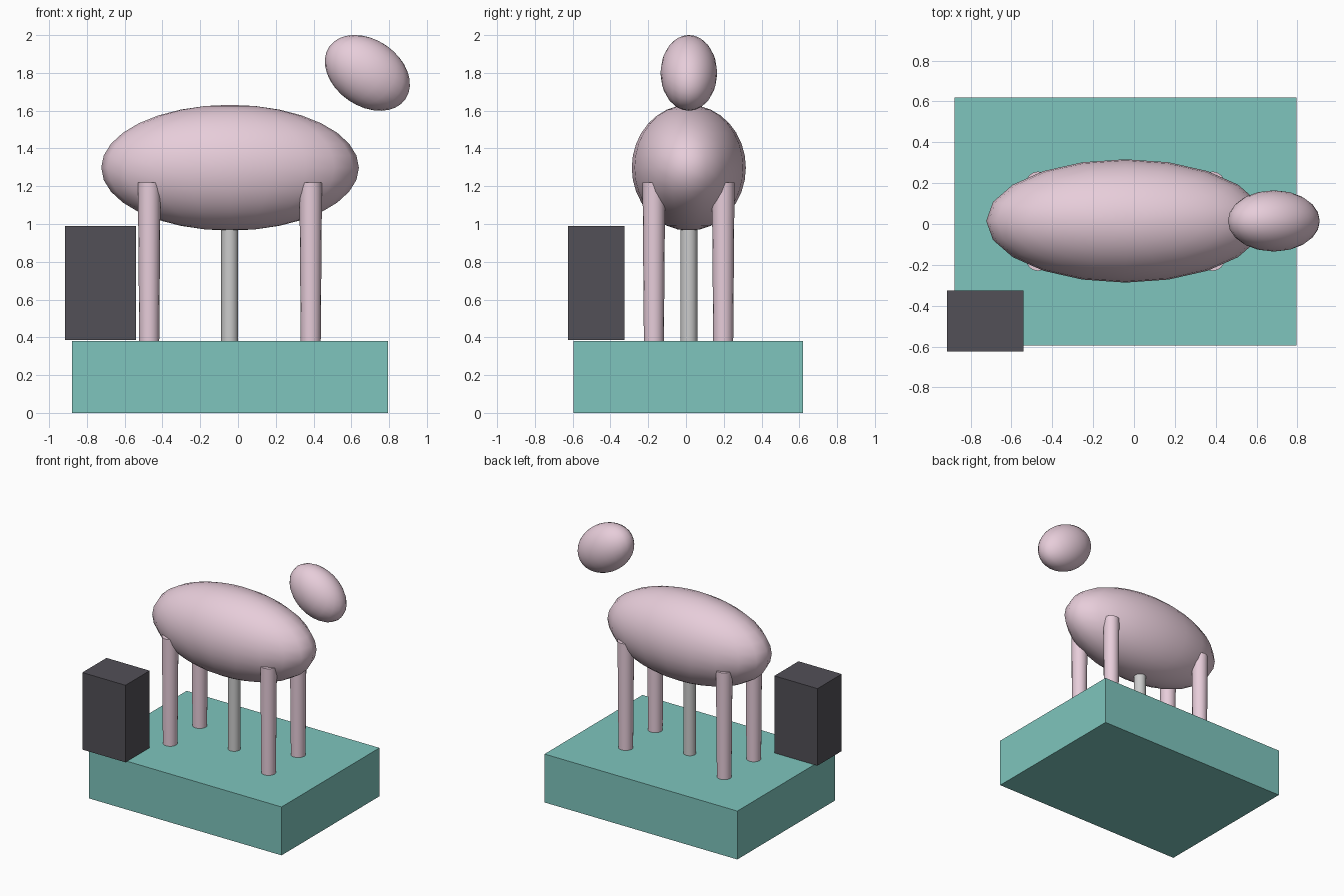
import bpy
from math import radians

if "Cube" in bpy.data.objects:
    bpy.data.objects.remove(bpy.data.objects["Cube"])

YC = 0.015  # centre line of the animal


def material(name, rgb):
    m = bpy.data.materials.new(name)
    m.diffuse_color = (*rgb, 1)
    m.use_nodes = True
    m.node_tree.nodes["Principled BSDF"].inputs["Base Color"].default_value = m.diffuse_color
    return m


pink = material("pink", (0.80, 0.61, 0.70))
teal = material("teal", (0.21, 0.56, 0.51))
dark = material("dark", (0.085, 0.08, 0.095))


def finish(name, mat=None, smooth=True):
    ob = bpy.context.object
    ob.name = name
    if mat:
        ob.data.materials.append(mat)
    bpy.ops.object.transform_apply(location=False, rotation=True, scale=True)
    if smooth:
        bpy.ops.object.shade_smooth_by_angle(angle=radians(40))
    return ob


def box(name, lo, hi, mat):
    bpy.ops.mesh.primitive_cube_add(size=1, location=[(a + b) / 2 for a, b in zip(lo, hi)])
    bpy.context.object.scale = [b - a for a, b in zip(lo, hi)]
    return finish(name, mat, smooth=False)


def ellipsoid(name, centre, radii, tilt=0):
    bpy.ops.mesh.primitive_uv_sphere_add(segments=20, ring_count=16, radius=1, location=centre)
    bpy.context.object.scale = radii
    bpy.context.object.rotation_euler.y = tilt
    return finish(name, pink)


def post(name, x, y, z0, z1, r0, r1, mat=None):
    bpy.ops.mesh.primitive_cone_add(vertices=16, radius1=r0, radius2=r1, depth=z1 - z0,
                                    location=(x, y, (z0 + z1) / 2))
    return finish(name, mat)


# Plinth and the side block standing on its corner
box("plinth", (-0.88, -0.595, 0), (0.795, 0.62, 0.38), teal)
box("side_block", (-0.915, -0.625, 0.385), (-0.54, -0.325, 0.99), dark)

# Body and tilted floating head
ellipsoid("body", (-0.042, YC, 1.298), (0.682, 0.302, 0.333))
ellipsoid("head", (0.685, YC, 1.80), (0.245, 0.15, 0.176), 0.6)

# Four tapered legs
for end, x in (("rear", -0.47), ("front", 0.385)):
    for side, y in (("right", -0.17), ("left", 0.197)):
        post(f"{end}_{side}_leg", x, y, 0.38, 1.22, 0.053, 0.06, pink)

# Support pole under the belly
post("support_pole", -0.044, YC, 0.38, 1.1, 0.045, 0.045)
